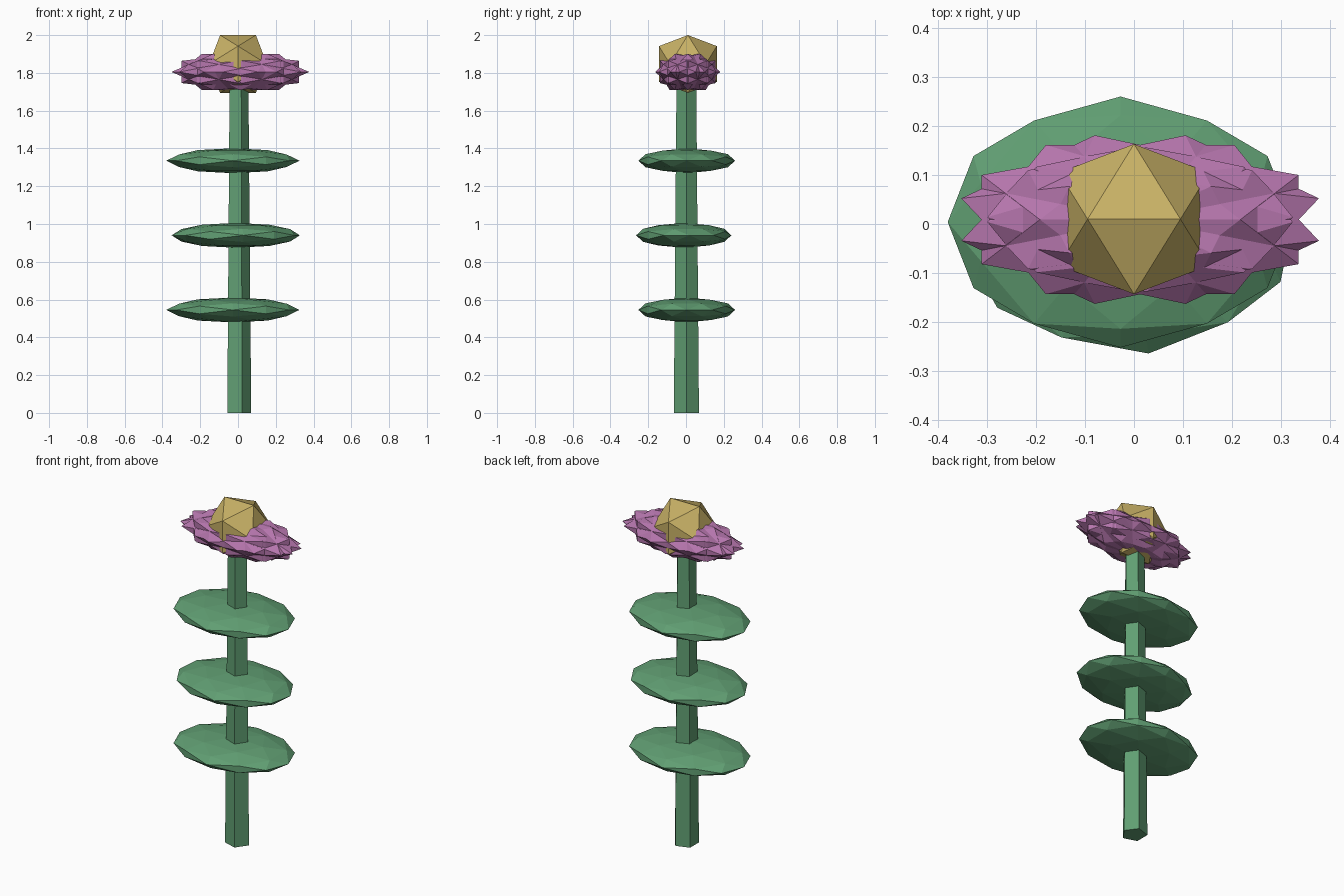
import bpy, bmesh, math
from mathutils import Matrix

if "Cube" in bpy.data.objects:
    bpy.data.objects.remove(bpy.data.objects["Cube"])


def material(name, rgb):
    m = bpy.data.materials.new(name)
    m.diffuse_color = (*rgb, 1)
    m.use_nodes = True
    m.node_tree.nodes["Principled BSDF"].inputs["Base Color"].default_value = m.diffuse_color
    return m


GREEN = material("leaf_green", (0.119, 0.345, 0.171))
PURPLE = material("petal_purple", (0.46, 0.178, 0.413))
GOLD = material("centre_gold", (0.578, 0.44, 0.133))


def finish(name, bm, mat):
    mesh = bpy.data.meshes.new(name)
    bm.to_mesh(mesh)
    bm.free()
    mesh.materials.append(mat)
    obj = bpy.data.objects.new(name, mesh)
    bpy.context.collection.objects.link(obj)
    return obj


def ico_part(name, level, centre, size, mat, spin=0):
    """Icosphere with an edge on top along x, spun about z, then stretched."""
    bm = bmesh.new()
    bmesh.ops.create_icosphere(bm, subdivisions=level, radius=1)
    turn = Matrix.Rotation(math.radians(spin), 4, 'Z') @ Matrix.Rotation(math.radians(-31.717), 4, 'Y')
    bm.transform(Matrix.Translation(centre) @ Matrix.Diagonal((*size, 1)) @ turn)
    return finish(name, bm, mat)


# five-sided tapering stem with a corner towards +x
bm = bmesh.new()
bmesh.ops.create_cone(bm, cap_ends=True, segments=5, radius1=0.07, radius2=0.055, depth=1.75)
bm.transform(Matrix.Translation((0, 0.002, 0.875)) @ Matrix.Rotation(-math.pi / 2, 4, 'Z'))
finish("stem", bm, GREEN)

# three flat faceted leaves
leaves = [((-0.0275, 0.004, 0.545), (0.3525, 0.256, 0.066), 0),
          ((-0.012, -0.012, 0.94), (0.342, 0.254, 0.066), 7),
          ((-0.0275, 0.004, 1.335), (0.3525, 0.256, 0.066), 0)]
for i, (centre, size, spin) in enumerate(leaves):
    ico_part(f"leaf_{i + 1}", 2, centre, size, GREEN, spin)

# ring of overlapping spiky petals
for i in range(8):
    a = i * math.pi / 4
    centre = (0.0125 + 0.012 * math.cos(a), 0.009 + 0.005 * math.sin(a), 1.805)
    ico_part(f"petal_{i + 1}", 1, centre, (0.366, 0.173, 0.112), PURPLE, 45 * i)

# faceted golden flower centre
ico_part("flower_centre", 1, (0, 0.01, 1.847), (0.18, 0.18, 0.18), GOLD)
